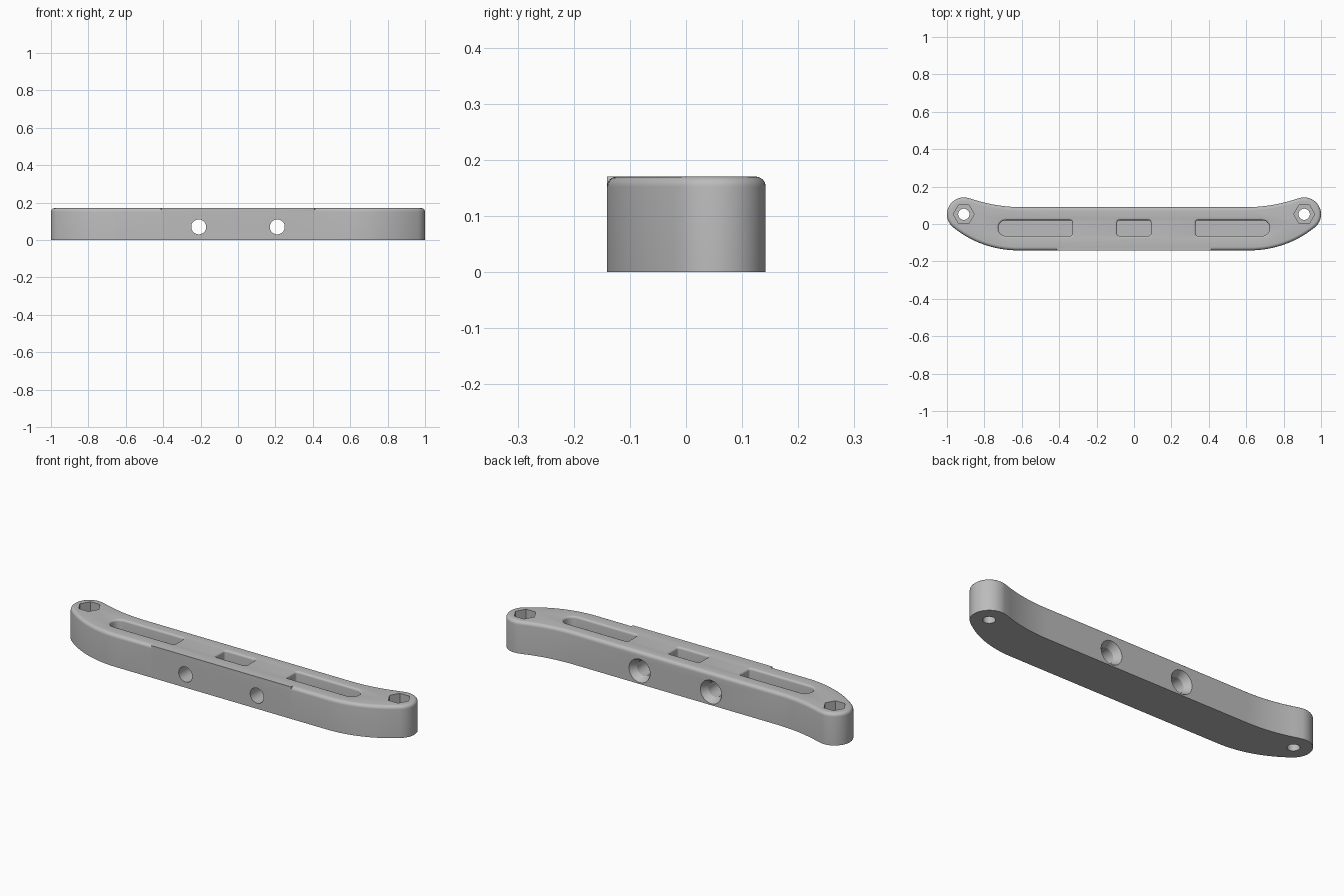
import bpy, bmesh
from math import sin, cos, pi, radians
from mathutils import Vector

old = bpy.data.objects.get("Cube")
if old:
    bpy.data.objects.remove(old, do_unlink=True)

HEIGHT, FRONT, BACK = 0.17, -0.141, 0.09
LOBE = (0.91, 0.052)

grey = bpy.data.materials.new("plain grey")
grey.use_nodes = True
grey.diffuse_color = (0.5, 0.5, 0.5, 1)
grey.node_tree.nodes["Principled BSDF"].inputs["Base Color"].default_value = (0.5, 0.5, 0.5, 1)


def arc(cx, cy, r, a0, a1, n):
    """Points on an arc, angles in degrees."""
    steps = [radians(a0 + (a1 - a0) * i / n) for i in range(n + 1)]
    return [Vector((cx + r * cos(a), cy + r * sin(a))) for a in steps]


def normals(pts):
    """Outward normals of a counter-clockwise outline."""
    result = []
    for i, p in enumerate(pts):
        a = (p - pts[i - 1]).normalized()
        b = (pts[(i + 1) % len(pts)] - p).normalized()
        t = (a + b).normalized()
        result.append(Vector((t.y, -t.x)))
    return result


def loft(name, rings):
    """Solid skinned over matching rings of 3D points, capped at both ends."""
    bm = bmesh.new()
    rows = [[bm.verts.new(p) for p in ring] for ring in rings]
    n = len(rows[0])
    for low, high in zip(rows, rows[1:]):
        for i in range(n):
            j = (i + 1) % n
            bm.faces.new((low[i], low[j], high[j], high[i]))
    bm.faces.new(rows[0][::-1])
    bm.faces.new(rows[-1])
    bmesh.ops.recalc_face_normals(bm, faces=bm.faces)
    mesh = bpy.data.meshes.new(name)
    bm.to_mesh(mesh)
    bm.free()
    mesh.materials.append(grey)
    obj = bpy.data.objects.new(name, mesh)
    bpy.context.collection.objects.link(obj)
    return obj


def revolve(name, sections, n, place):
    """Loft of round sections (radius, distance), put in space by place()."""
    rings = []
    for r, d in sections:
        angles = [2 * pi * i / n for i in range(n)]
        rings.append([place(r * cos(a), r * sin(a), d) for a in angles])
    return loft(name, rings)


# Handle body: straight bar with swept, round ends and a rounded top edge
half = [Vector((0.41, FRONT)), Vector((0.412, FRONT))]
half += arc(0.62, FRONT + 0.55, 0.55, -90, -51, 14)
half += arc(*LOBE, 0.09, -50, 109, 24)
half += arc(0.6, BACK + 0.84, 0.84, -71, -90, 10)
outline = half + [Vector((-p.x, p.y)) for p in reversed(half)]
outward = normals(outline)
ROUND = 0.018


def body_ring(inset, z):
    ring = []
    for p, n in zip(outline, outward):
        # The front edge stays sharp along the middle
        sharp = abs(p.x) < 0.411 and p.y < 0
        q = p if sharp else p - n * inset
        ring.append((q.x, q.y, z))
    return ring


rings = [body_ring(0, 0)]
for i in range(7):
    a = pi / 2 * i / 6
    rings.append(body_ring(ROUND * (1 - cos(a)), HEIGHT - ROUND + ROUND * sin(a)))
body = loft("handle_body", rings)
cutters = []


# Pockets in the top, with softened rims
def pocket(name, x0, x1, r_out):
    y0, y1, r_in = -0.064, 0.02, 0.012
    pts = arc(x1 - r_out, y0 + r_out, r_out, -90, 0, 8)
    pts += arc(x1 - r_out, y1 - r_out, r_out, 0, 90, 8)
    pts += arc(x0 + r_in, y1 - r_in, r_in, 90, 180, 5)
    pts += arc(x0 + r_in, y0 + r_in, r_in, 180, 270, 5)
    if name.startswith("right"):
        pts = [Vector((-p.x, p.y)) for p in reversed(pts)]
    outs, rim = normals(pts), 0.011
    levels = [(0, HEIGHT - 0.1)]
    for i in range(6):
        a = pi / 2 * i / 5
        levels.append((rim * (1 - cos(a)), HEIGHT - rim + rim * sin(a)))
    levels.append((rim, HEIGHT + 0.05))
    cutters.append(loft(name, [
        [(p.x + n.x * d, p.y + n.y * d, z) for p, n in zip(pts, outs)]
        for d, z in levels]))


pocket("left_pocket_cutter", 0.33, 0.725, 0.04)
pocket("right_pocket_cutter", 0.33, 0.725, 0.04)
pocket("middle_pocket_cutter", -0.09, 0.09, 0.012)

for side, s in (("left", 1), ("right", -1)):
    # Upright bolt hole with a hexagonal nut recess
    def upright(u, v, d):
        return (s * LOBE[0] + u, LOBE[1] + v, d)
    cutters.append(revolve(side + "_bolt_cutter", [(0.03, -0.1), (0.03, 0.3)], 32, upright))
    cutters.append(revolve(side + "_hex_cutter", [(0.056, 0.09), (0.056, 0.3)], 6, upright))

    # Screw hole through the bar, countersunk at the back
    def across(u, v, d):
        return (s * 0.21 + u, d, 0.07 + v)
    cutters.append(revolve(side + "_screw_cutter", [
        (0.04, -0.3), (0.04, BACK - 0.035), (0.062, BACK), (0.062, 0.3)], 40, across))

for c in cutters:
    c.hide_render = True
    mod = body.modifiers.new(c.name, "BOOLEAN")
    mod.operation, mod.solver, mod.object = "DIFFERENCE", "EXACT", c

# Bake the cuts, then drop the cutters
bpy.context.view_layer.update()
cut = bpy.data.meshes.new_from_object(body.evaluated_get(bpy.context.evaluated_depsgraph_get()))
body.modifiers.clear()
body.data = cut
for c in cutters:
    bpy.data.objects.remove(c, do_unlink=True)

bpy.ops.object.select_all(action="DESELECT")
body.select_set(True)
bpy.context.view_layer.objects.active = body
bpy.ops.object.shade_smooth_by_angle(angle=radians(30))
